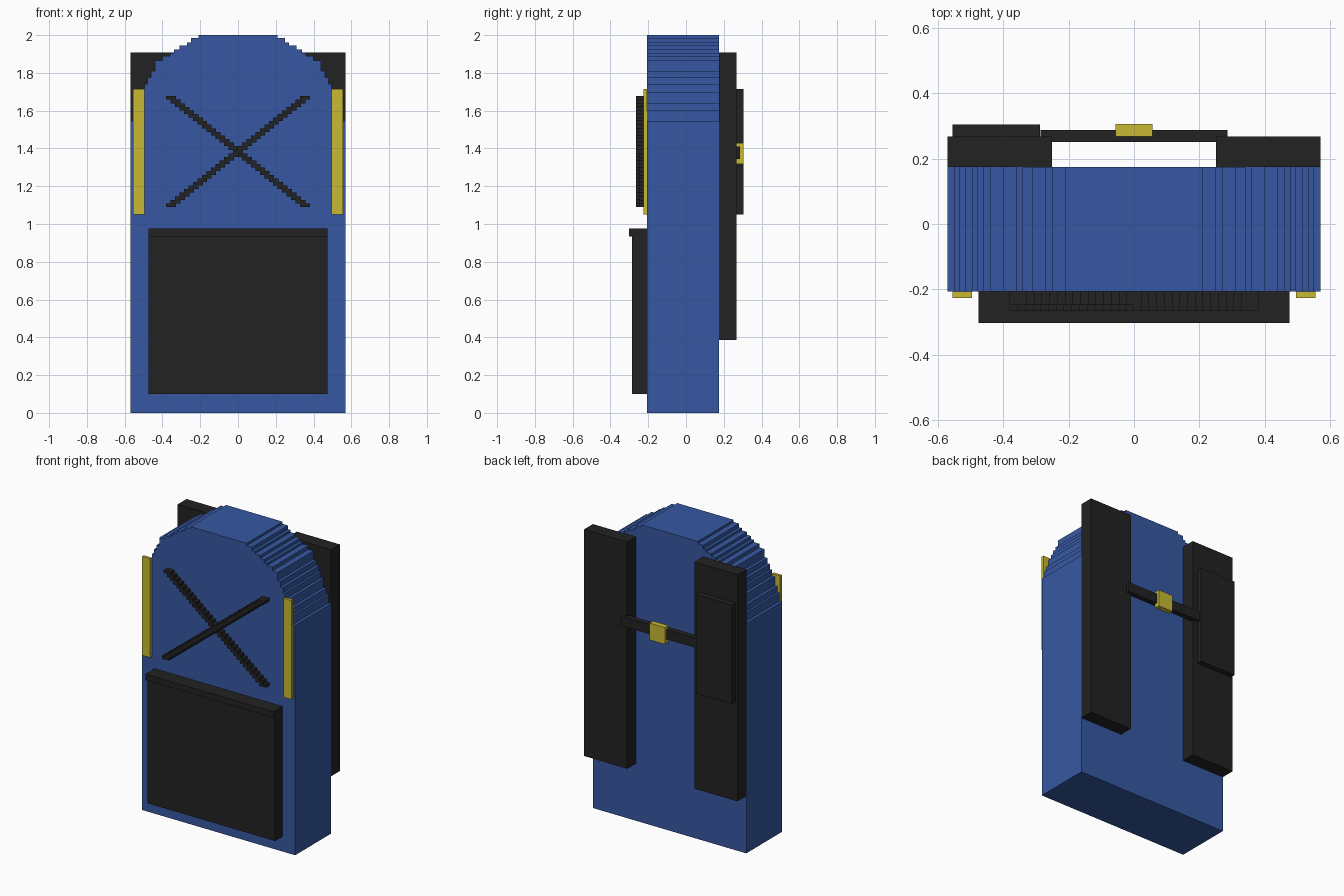
import bpy, bmesh

if "Cube" in bpy.data.objects:
    bpy.data.objects.remove(bpy.data.objects["Cube"], do_unlink=True)


def material(name, rgb):
    m = bpy.data.materials.new(name)
    m.use_nodes = True
    m.diffuse_color = (*rgb, 1)
    m.node_tree.nodes["Principled BSDF"].inputs["Base Color"].default_value = (*rgb, 1)
    return m


BLUE = material("blue fabric", (0.037, 0.097, 0.36))
BLACK = material("black fabric", (0.016, 0.016, 0.016))
YELLOW = material("yellow trim", (0.58, 0.49, 0.035))


def extrude_profile(name, points, y0, y1, mat):
    """Extrude an outline in the XZ plane from y0 to y1."""
    bm = bmesh.new()
    face = bm.faces.new([bm.verts.new((x, y0, z)) for x, z in points])
    new = bmesh.ops.extrude_face_region(bm, geom=[face])["geom"]
    verts = [v for v in new if isinstance(v, bmesh.types.BMVert)]
    bmesh.ops.translate(bm, verts=verts, vec=(0, y1 - y0, 0))
    bmesh.ops.recalc_face_normals(bm, faces=bm.faces[:])
    mesh = bpy.data.meshes.new(name)
    bm.to_mesh(mesh)
    bm.free()
    mesh.materials.append(mat)
    obj = bpy.data.objects.new(name, mesh)
    bpy.context.collection.objects.link(obj)
    return obj


def box(name, x0, x1, y0, y1, z0, z1, mat):
    return extrude_profile(name, [(x0, z0), (x1, z0), (x1, z1), (x0, z1)], y0, y1, mat)


FRONT, BACK = -0.207, 0.174

# Bag body: a slab whose rounded shoulders are cut in steps
edges = [0.21, 0.25, 0.27, 0.31, 0.34, 0.36, 0.40, 0.44,
         0.46, 0.48, 0.495, 0.515, 0.535, 0.55, 0.57]
levels = [2.0, 1.985, 1.96, 1.945, 1.925, 1.905, 1.89, 1.865,
          1.81, 1.775, 1.74, 1.70, 1.64, 1.60, 1.545]
right_half = []
for x, top, below in zip(edges, levels, levels[1:] + [0]):
    right_half += [(x, top), (x, below)]
left_half = [(-x, z) for x, z in reversed(right_half)]
extrude_profile("bag_body", right_half + left_half, FRONT, BACK, BLUE)

# Front pocket with its overhanging lip
box("front_pocket", -0.475, 0.475, -0.285, FRONT, 0.10, 0.935, BLACK)
box("pocket_lip", -0.475, 0.475, -0.303, FRONT, 0.935, 0.975, BLACK)


# Crossed cords, each one a diagonal staircase
def cord(name, direction, y_front, rows=31):
    z0, z1, reach, half = 1.09, 1.677, 0.354, 0.026
    step = (z1 - z0) / rows
    left, right = [], []
    for i in range(rows):
        x = direction * reach * (2 * i / (rows - 1) - 1)
        for z in (z0 + i * step, z0 + (i + 1) * step):
            left.append((x - half, z))
            right.append((x + half, z))
    extrude_profile(name, right + left[::-1], y_front, FRONT, BLACK)


cord("rising_cord", 1, -0.266)
cord("falling_cord", -1, -0.247)

# Mirrored side trims and shoulder straps
for side, s in (("left", 1), ("right", -1)):
    x0, x1 = sorted((s * 0.495, s * 0.555))
    box(side + "_trim", x0, x1, -0.226, FRONT, 1.05, 1.715, YELLOW)
    x0, x1 = sorted((s * 0.25, s * 0.57))
    box(side + "_shoulder_strap", x0, x1, BACK, 0.267, 0.385, 1.908, BLACK)

# Pouch on the right strap, chest strap and buckle
box("strap_pouch", -0.555, -0.287, 0.267, 0.304, 1.05, 1.715, BLACK)
box("chest_strap", -0.286, 0.286, 0.25, 0.287, 1.345, 1.41, BLACK)
box("chest_buckle", -0.056, 0.056, 0.268, 0.305, 1.317, 1.43, YELLOW)
